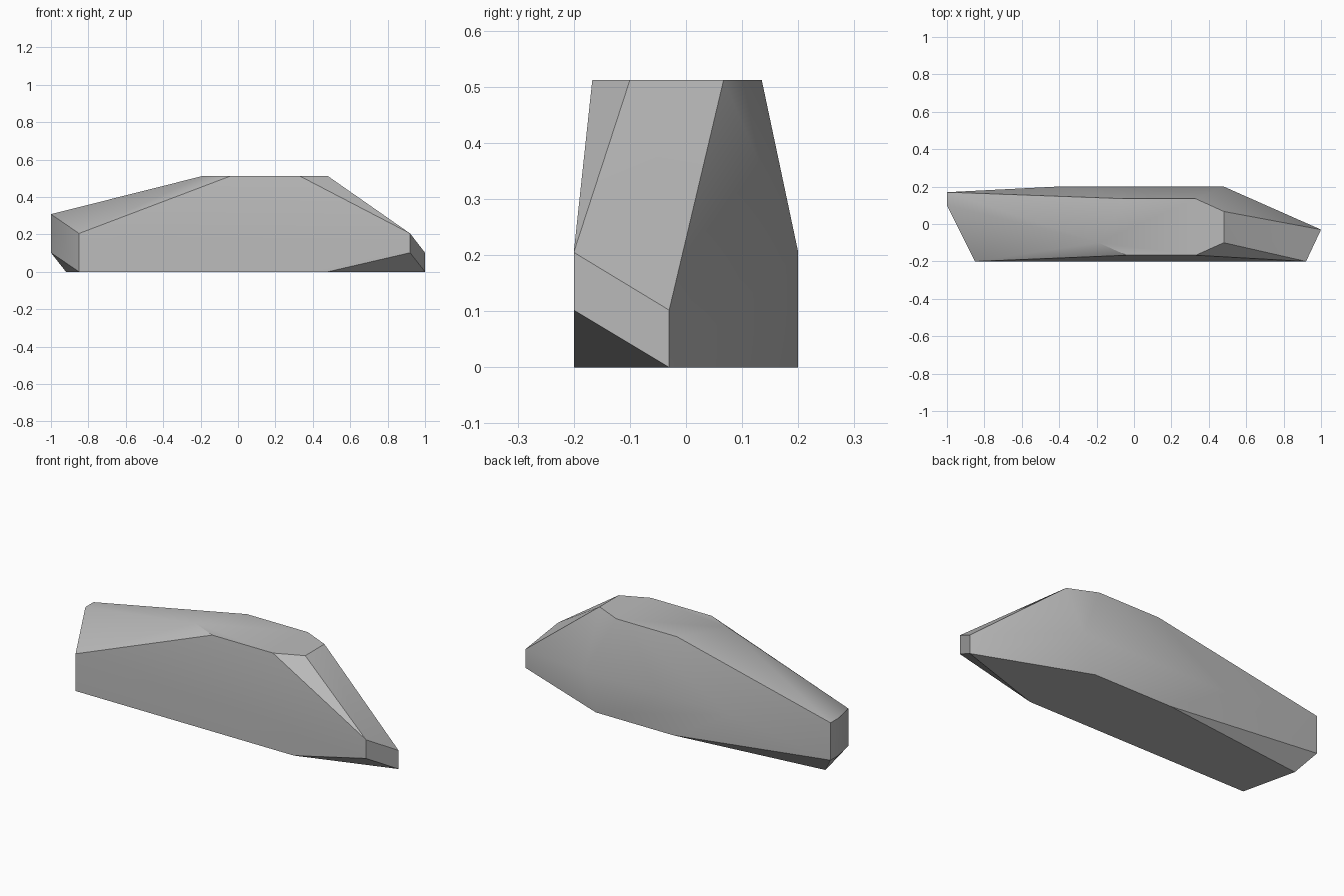
import bpy
import bmesh
import math

default_cube = bpy.data.objects.get("Cube")
if default_cube:
    bpy.data.objects.remove(default_cube, do_unlink=True)

# Corner outlines of the chiselled stone, grouped by height
CORNER_LAYERS = {
    0.0: [(-0.85, -0.2), (0.48, -0.2), (1, -0.03), (0.41, 0.2), (-0.06, 0.2), (-0.92, 0.1)],
    0.102: [(0.92, -0.2), (1, -0.03), (-1, 0.17), (-1, 0.1)],
    0.205: [(-0.85, -0.2), (0.92, -0.2), (0.48, 0.2), (-0.41, 0.2)],
    0.308: [(-1, 0.1), (-1, 0.17)],
    0.512: [(-0.19, -0.1), (-0.04, -0.167), (0.33, -0.167), (0.48, -0.1),
            (0.48, 0.067), (0.33, 0.135), (-0.04, 0.135)],
}


def make_material(name, color):
    material = bpy.data.materials.new(name)
    material.use_nodes = True
    material.diffuse_color = color
    shader = material.node_tree.nodes["Principled BSDF"]
    shader.inputs["Base Color"].default_value = color
    return material


def make_stone(name, layers, material):
    """Wrap the corner layers in a convex shell with clean flat facets."""
    bm = bmesh.new()
    for height, outline in layers.items():
        for x, y in outline:
            bm.verts.new((x, y, height))
    bmesh.ops.convex_hull(bm, input=list(bm.verts))
    bmesh.ops.dissolve_limit(bm, angle_limit=math.radians(1),
                             verts=list(bm.verts), edges=list(bm.edges))
    bmesh.ops.recalc_face_normals(bm, faces=list(bm.faces))

    mesh = bpy.data.meshes.new(name)
    bm.to_mesh(mesh)
    bm.free()
    mesh.materials.append(material)
    stone = bpy.data.objects.new(name, mesh)
    bpy.context.collection.objects.link(stone)
    return stone


# Long faceted rock with softly shaded shallow edges
stone_grey = make_material("stone_grey", (0.5, 0.5, 0.5, 1.0))
rock = make_stone("rock", CORNER_LAYERS, stone_grey)

bpy.ops.object.select_all(action="DESELECT")
rock.select_set(True)
bpy.context.view_layer.objects.active = rock
bpy.ops.object.shade_smooth_by_angle(angle=math.radians(30))
